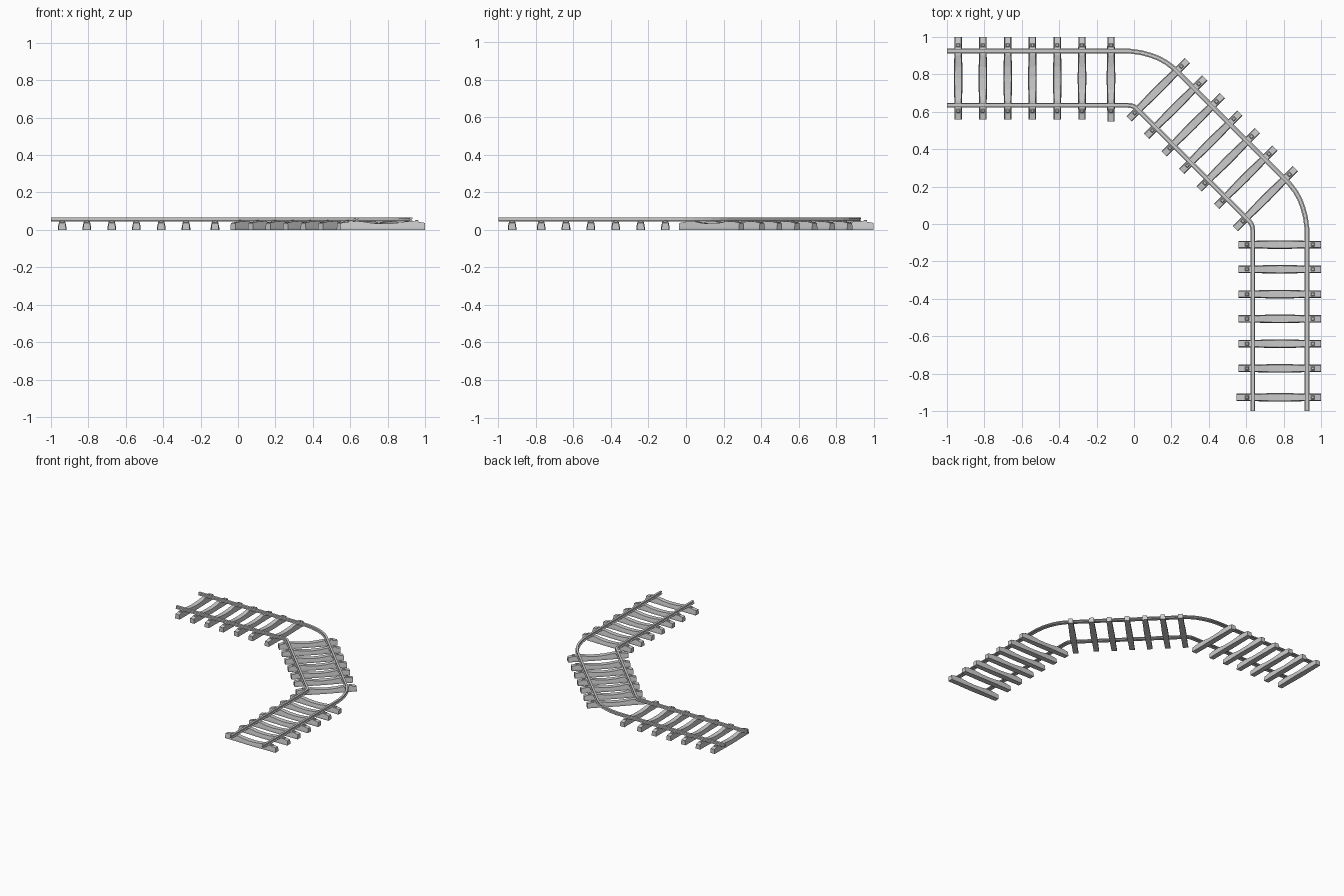
import bpy, bmesh, math
from mathutils import Vector, Matrix

if "Cube" in bpy.data.objects:
    bpy.data.objects.remove(bpy.data.objects["Cube"])


def loft(name, rings, matrix=Matrix()):
    """Skin a list of closed rings and cap both ends."""
    bm = bmesh.new()
    vs = [[bm.verts.new(p) for p in r] for r in rings]
    n = len(vs[0])
    for a, b in zip(vs, vs[1:]):
        for i in range(n):
            j = (i + 1) % n
            bm.faces.new((a[i], a[j], b[j], b[i]))
    bm.faces.new(vs[0])
    bm.faces.new(vs[-1])
    bmesh.ops.recalc_face_normals(bm, faces=bm.faces)
    me = bpy.data.meshes.new(name)
    bm.to_mesh(me)
    bm.free()
    ob = bpy.data.objects.new(name, me)
    ob.matrix_world = matrix
    bpy.context.collection.objects.link(ob)
    return ob


# I-shaped rail section: (half width, height)
HALF = [(.013, .044), (.013, .047), (.0045, .050), (.0045, .057), (.0085, .059), (.0085, .065)]
PROFILE = HALF + [(-w, z) for w, z in reversed(HALF)]


def rail(name, half_path):
    # the path is symmetric about the line y = x
    pts = [Vector(p) for p in half_path]
    pts += [Vector((p.y, p.x)) for p in reversed(pts)]
    rings = []
    for i, p in enumerate(pts):
        d0 = (p - pts[max(i - 1, 0)]).normalized()
        d1 = (pts[min(i + 1, len(pts) - 1)] - p).normalized()
        t = (d0 + d1).normalized()
        nrm = Vector((-t.y, t.x))
        k = 1 / max(t.dot(d1), t.dot(d0), .5)      # mitre correction
        rings.append([(p.x + nrm.x * w * k, p.y + nrm.y * w * k, z) for w, z in PROFILE])
    return loft(name, rings)


rail("outer_rail", [(-1, .925), (-.06, .925), (-.02, .924), (.04, .916), (.09, .902),
                    (.135, .885), (.175, .862), (.215, .831)])
rail("inner_rail", [(-1, .635), (-.035, .635), (-.015, .633), (0, .627), (.016, .616)])

# Sleeper stations: (position, bottom half width, top half width, top height)
STATIONS = [(-.22, .020, .016, .037), (-.175, .020, .016, .045), (-.12, .0205, .016, .045),
            (-.06, .0225, .018, .036), (0, .023, .019, .033)]
STATIONS += [(-u, b, t, z) for u, b, t, z in reversed(STATIONS[:-1])]


def sleeper(name, matrix, extra):
    rings = []
    for i, (u, b, t, z) in enumerate(STATIONS):
        u -= extra if i == 0 else 0
        rings.append([(-b, u, 0), (b, u, 0), (b, u, .012), (t, u, z), (-t, u, z), (-b, u, .012)])
    loft(name, rings, matrix)
    # fastening clips outside each rail
    for side in (-1, 1):
        c = side * .176
        loft(name + "_clip", [[(sx * w, c + sy * w, z) for sx, sy in
                               ((-1, -1), (1, -1), (1, 1), (-1, 1))]
                              for z, w in ((.040, .010), (.049, .010), (.053, .006))], matrix)


# Three groups of seven sleepers
OFFSETS = [0, .132, .265, .397, .53, .662, .817]
SECTIONS = [("left", -.94, .78, 0), ("diagonal", .129, .718, -45), ("right", .78, -.11, -90)]
for label, x, y, deg in SECTIONS:
    rot = Matrix.Rotation(math.radians(deg), 4, 'Z')
    for i, off in enumerate(OFFSETS):
        m = Matrix.Translation((x, y, 0)) @ rot @ Matrix.Translation((off, 0, 0))
        sleeper(f"{label}_sleeper_{i + 1}", m, .013 if i == 6 else 0)
